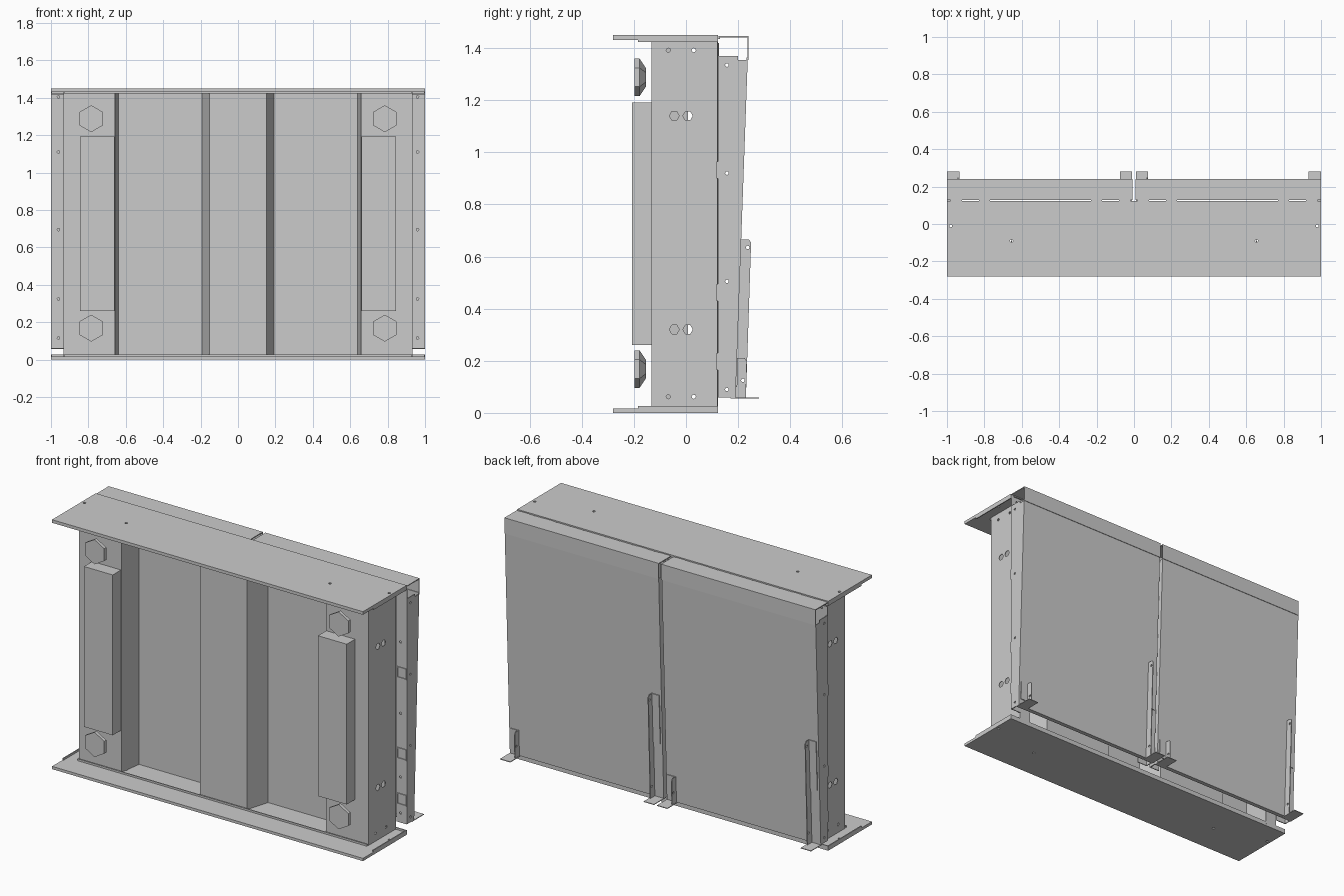
import bpy, bmesh, math
from mathutils import Matrix, Vector

if "Cube" in bpy.data.objects:
    bpy.data.objects.remove(bpy.data.objects["Cube"])

T = 0.005  # sheet thickness


def finish(bm, name):
    bmesh.ops.recalc_face_normals(bm, faces=bm.faces)
    me = bpy.data.meshes.new(name)
    bm.to_mesh(me)
    bm.free()
    ob = bpy.data.objects.new(name, me)
    bpy.context.collection.objects.link(ob)
    return ob


def add_box(bm, x, y, z):
    s = Matrix.Diagonal((abs(x[1] - x[0]), y[1] - y[0], z[1] - z[0], 1))
    c = Vector(((x[0] + x[1]) / 2, (y[0] + y[1]) / 2, (z[0] + z[1]) / 2))
    bmesh.ops.create_cube(bm, size=1, matrix=Matrix.Translation(c) @ s)


def boxes(name, *specs):
    bm = bmesh.new()
    for s in specs:
        add_box(bm, *s)
    return finish(bm, name)


def side_plate(name, profile, x0, x1):
    """(y, z) outline extruded along x"""
    bm = bmesh.new()
    f = bm.faces.new([bm.verts.new((x0, y, z)) for y, z in profile])
    r = bmesh.ops.extrude_face_region(bm, geom=[f])
    bmesh.ops.translate(bm, vec=(x1 - x0, 0, 0),
                        verts=[v for v in r["geom"] if isinstance(v, bmesh.types.BMVert)])
    return finish(bm, name)


def rods(name, specs):
    """short rods: centre, radius, length, axis, sides"""
    bm = bmesh.new()
    for c, rad, length, axis, n in specs:
        rot = {"x": Matrix.Rotation(math.pi / 2, 4, "Y"), "y": Matrix.Rotation(math.pi / 2, 4, "X"),
               "z": Matrix.Identity(4)}[axis]
        bmesh.ops.create_cone(bm, cap_ends=True, segments=n, radius1=rad, radius2=rad,
                              depth=length, matrix=Matrix.Translation(c) @ rot)
    return finish(bm, name)


def cut(ob, cutter):
    cutter.hide_render = True
    cutter.hide_viewport = False
    cutter.display_type = "WIRE"
    m = ob.modifiers.new("holes", "BOOLEAN")
    m.operation = "DIFFERENCE"
    m.solver = "EXACT"
    m.object = cutter


def panel_y(z):
    """outer face of the leaning rear panel"""
    return 0.19 + (z - 0.06) * 0.047 / 1.3


# folded wall sheet with side posts and raised centre rib
half = [(0.15, -0.13), (0.19, 0.005), (0.64, 0.005), (0.66, -0.13), (0.93, -0.13), (0.93, 0.12), (0.86, 0.12)]
path = [(-x, y) for x, y in reversed(half)] + half
bm = bmesh.new()
lo = [bm.verts.new((x, y, 0.012)) for x, y in path]
hi = [bm.verts.new((x, y, 1.438)) for x, y in path]
for i in range(len(path) - 1):
    bm.faces.new((lo[i], lo[i + 1], hi[i + 1], hi[i]))
wall = finish(bm, "folded_wall")
sol = wall.modifiers.new("thickness", "SOLIDIFY")
sol.thickness = T
sol.offset = 0
holes = []
for s in (-1, 1):
    for z in (0.32, 1.14):
        holes += [((s * 0.93, y, z), 0.019, 0.04, "x", 6) for y in (-0.045, 0.007)]
    for z in (0.062, 1.392):
        holes += [((s * 0.93, y, z), 0.008, 0.04, "x", 8) for y in (-0.068, 0.03)]
cut(wall, rods("wall_hole_cutter", holes))

# top and bottom plates with lips
for name, z0, z1, a, b in (("bottom_plate", 0.0, 0.016, 0.016, 0.027), ("top_plate", 1.432, 1.45, 1.423, 1.432)):
    plate = boxes(name, ((-1, 1), (-0.28, 0.122), (z0, z1)))
    cut(plate, rods(name + "_cutter", [((s * x, y, (z0 + z1) / 2), 0.008, 0.06, "z", 8)
                                       for s in (-1, 1) for x, y in ((0.98, -0.01), (0.655, -0.09))]))
    boxes(name + "_lips", *[((s * 0.994, s * 1.0), (-0.185, 0.122), (a, b)) for s in (-1, 1)],
          ((-1, 1), (0.116, 0.122), (a, b)), ((-0.93, 0.93), (-0.145, -0.139), (a, b)))

for s in (-1, 1):
    side = "right" if s > 0 else "left"
    # long front bumper on each post
    boxes(side + "_bumper", ((s * 0.66, s * 0.845), (-0.208, -0.13), (0.26, 1.192)))
    # hexagonal pads with tapered back
    for z, lvl in ((0.168, "lower"), (1.288, "upper")):
        bm = bmesh.new()
        rings = [[bm.verts.new((s * 0.785 + r * math.sin(k * math.pi / 3), y, z + r * math.cos(k * math.pi / 3)))
                  for k in range(6)]
                 for y, r in ((-0.197, 0.072), (-0.178, 0.072), (-0.153, 0.034))]
        bm.faces.new(rings[0])
        bm.faces.new(rings[-1])
        for p, q in zip(rings, rings[1:]):
            for k in range(6):
                bm.faces.new((p[k], p[k - 1], q[k - 1], q[k]))
        finish(bm, side + "_" + lvl + "_hex_pad")

    # leaning rear panel with bottom lip
    xi, xo = s * 0.01, s * 1.0
    y0, y1 = panel_y(0.06), panel_y(1.365)
    side_plate(side + "_rear_panel", [(y0, 0.06), (y1, 1.365), (y1 - T, 1.365), (y0 - T, 0.066),
                                      (0.165, 0.066), (0.165, 0.06)], xi, xo)
    # top cap
    side_plate(side + "_rear_cap", [(0.128, 1.446), (0.24, 1.446), (0.24, 1.355), (0.236, 1.355),
                                    (0.236, 1.441), (0.128, 1.441)], s * 0.008, s * 1.0)
    boxes(side + "_cap_hinges", *[((s * (x - 0.03), s * (x + 0.03)), (0.12, 0.13), (1.436, 1.444))
                                  for x in (0.05, 0.2, 0.8, 0.95)])
    # side webs and front flanges of the rear panel
    fin = [(0.125, 0.06), (0.185, 0.06), (panel_y(0.2) - T, 0.2), (panel_y(1.355) - T, 1.355),
           (0.2, 1.355), (0.2, 1.37), (0.125, 1.37)]
    for edge, x, d in (("outer", xo, -s), ("inner", xi, s)):
        web = side_plate(side + "_" + edge + "_web", fin, x, x + d * T)
        cut(web, rods(side + edge + "_web_cutter", [((x, 0.157, z), 0.007, 0.04, "x", 8)
                                                    for z in (0.09, 0.505, 0.92, 1.335)]))
        flange = boxes(side + "_" + edge + "_flange", ((x, x + d * 0.066), (0.122, 0.127), (0.06, 1.42)))
        cut(flange, rods(side + edge + "_flange_cutter", [((x + d * 0.04, 0.125, z), 0.007, 0.04, "y", 8)
                                                          for z in (0.115, 0.325, 0.695, 1.11, 1.405)]))
        # square latch frames
        for z in (0.197, 0.462, 0.932):
            a, b, c = x + d * 0.001, x + d * 0.062, 0.032
            boxes(side + "_" + edge + "_latch_frame",
                  ((a, b), (0.117, 0.122), (z - c, z - c + T)), ((a, b), (0.117, 0.122), (z + c - T, z + c)),
                  ((a, a + d * T), (0.117, 0.122), (z - c, z + c)), ((b - d * T, b), (0.117, 0.122), (z - c, z + c)))

    # foot brackets: tall fin on one edge of each panel, short on the other
    for edge, x, d in (("outer", xo, -s), ("inner", xi, s)):
        tall = (edge == "inner") == (s > 0)
        top = 0.665 if tall else 0.21
        name = side + "_" + edge + "_bracket"
        xf = x + d * 0.062
        profile = [(panel_y(0.06), 0.06), (panel_y(0.06) + 0.04, 0.06), (panel_y(top) + 0.038, top - 0.012),
                   (panel_y(top) + 0.03, top), (panel_y(top), top)]
        ob = side_plate(name + "_fin", profile, xf, xf - d * T)
        cut(ob, rods(name + "_cutter", [((xf, panel_y(z) + 0.026, z), 0.007, 0.04, "x", 8)
                                        for z in ((0.125, 0.635) if tall else (0.125,))]))
        zb = 0.38 if tall else 0.1
        side_plate(name + "_flange", [(panel_y(zb), zb), (panel_y(zb) + T, zb),
                                      (panel_y(top) + T, top), (panel_y(top), top)], x + d * 0.012, xf)
        boxes(name + "_foot", ((x, x + d * 0.066), (0.17, 0.28), (0.056, 0.06)))
